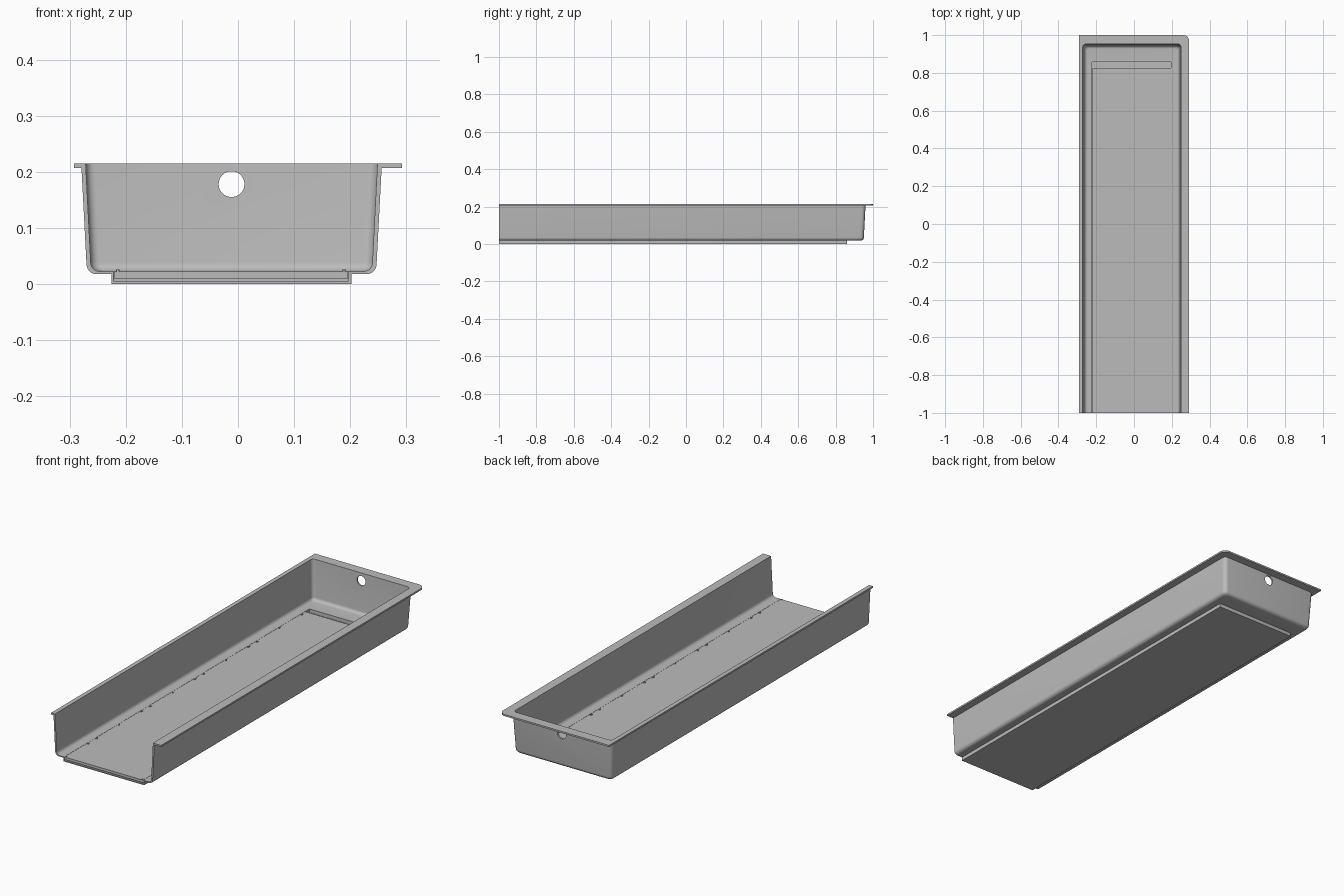
import bpy, bmesh
from math import sin, cos, pi

old = bpy.data.objects.get("Cube")
if old:
    bpy.data.objects.remove(old, do_unlink=True)

FRONT = -1.0
STEPS = 6

grey = bpy.data.materials.new("plain grey")
grey.use_nodes = True
colour = (0.5, 0.5, 0.5, 1)
grey.diffuse_color = colour
grey.node_tree.nodes["Principled BSDF"].inputs["Base Color"].default_value = colour


def finish(bm, name):
    bmesh.ops.recalc_face_normals(bm, faces=bm.faces[:])
    mesh = bpy.data.meshes.new(name)
    bm.to_mesh(mesh)
    bm.free()
    mesh.materials.append(grey)
    obj = bpy.data.objects.new(name, mesh)
    bpy.context.collection.objects.link(obj)
    return obj


def select_only(obj):
    bpy.ops.object.select_all(action='DESELECT')
    obj.select_set(True)
    bpy.context.view_layer.objects.active = obj


def add_box(bm, x0, x1, y0, y1, z0, z1):
    made = bmesh.ops.create_cube(bm, size=1)
    for v in made["verts"]:
        v.co = (x1 if v.co.x > 0 else x0,
                y1 if v.co.y > 0 else y0,
                z1 if v.co.z > 0 else z0)


def ring(bm, left, right, back, z, r_left, r_right):
    """U-shaped outline, open at the front, with rounded back corners."""
    pts = [(left, FRONT)]
    for i in range(STEPS + 1):
        t = pi - i / STEPS * pi / 2
        pts.append((left + r_left + r_left * cos(t), back - r_left + r_left * sin(t)))
    for i in range(STEPS + 1):
        t = pi / 2 - i / STEPS * pi / 2
        pts.append((right - r_right + r_right * cos(t), back - r_right + r_right * sin(t)))
    pts.append((right, FRONT))
    return [bm.verts.new((x, y, z)) for x, y in pts]


def wall(bm, start, top, lean, radius, floor, corner):
    """Outlines of a drafted wall that ends in a rounded foot."""
    profile = [(start, top)]
    for i in range(STEPS + 1):
        t = i / STEPS * pi / 2
        profile.append((start + lean + radius * (1 - cos(t)), floor + radius * (1 - sin(t))))
    return [ring(bm, -0.279 + d, 0.256 - d, 0.96 - d, z, corner, corner) for d, z in profile]


def bridge(bm, a, b):
    for i in range(len(a) - 1):
        bm.faces.new((a[i], a[i + 1], b[i + 1], b[i]))


# Tub: inner and outer skins with rim lip and sunken pan
bm = bmesh.new()
lip = (-0.292, 0.292, 1.0)
inner = [ring(bm, *lip, 0.215, 0.002, 0.03)]
inner += wall(bm, 0.0075, 0.215, 0.009, 0.016, 0.0225, 0.016)
inner += [ring(bm, -0.222, 0.197, 0.858, z, 0.002, 0.002) for z in (0.0225, 0.005)]
outer = [ring(bm, *lip, 0.207, 0.002, 0.03)]
outer += wall(bm, 0, 0.207, 0.009, 0.018, 0.0175, 0.02)
outer += [ring(bm, -0.225, 0.202, 0.862, z, 0.003, 0.003) for z in (0.0175, 0)]

for skin in (inner, outer):
    for a, b in zip(skin, skin[1:]):
        bridge(bm, a, b)
    bm.faces.new(skin[-1])
bridge(bm, inner[0], outer[0])

# Cut front end of the tub
for end in (0, -1):
    for i in range(len(inner) - 1):
        bm.faces.new((inner[i][end], inner[i + 1][end], outer[i + 1][end], outer[i][end]))
bm.faces.new((inner[-1][0], inner[-1][-1], outer[-1][-1], outer[-1][0]))
tub = finish(bm, "tub")

# Round hole through the back wall
bpy.ops.mesh.primitive_cylinder_add(vertices=40, radius=0.023, depth=0.1,
                                    location=(-0.0115, 0.955, 0.178),
                                    rotation=(pi / 2, 0, 0))
cutter = bpy.context.object
cutter.name = "hole_cutter"
cutter.hide_render = True
mod = tub.modifiers.new("hole", 'BOOLEAN')
mod.operation = 'DIFFERENCE'
mod.solver = 'EXACT'
mod.object = cutter
select_only(tub)
bpy.ops.object.modifier_apply(modifier=mod.name)
bpy.data.objects.remove(cutter, do_unlink=True)
select_only(tub)
bpy.ops.object.shade_smooth_by_angle(angle=pi / 6)

# Floor panels laid in the pan, leaving a slot at the back
PITCH = 0.405
for k in range(5):
    middle = 0.62 - k * PITCH
    bm = bmesh.new()
    back = 0.825 if k == 0 else middle + PITCH / 2
    add_box(bm, -0.221, 0.196, max(FRONT, middle - PITCH / 2), back, 0.01, 0.0225)
    finish(bm, f"floor_panel_{k + 1}")

# Small clips along both edges of the panels
bm = bmesh.new()
for k in range(5):
    for offset, size in ((0.17, 0.005), (0, 0.003), (-0.17, 0.005)):
        y = 0.62 - k * PITCH + offset
        if y - size < FRONT:
            y = FRONT + size
        if k == 4 and offset < 0:
            continue
        for x in (-0.214, 0.189):
            add_box(bm, x - size * 0.7, x + size * 0.7, y - size, y + size, 0.02, 0.0255)
finish(bm, "panel_clips")
